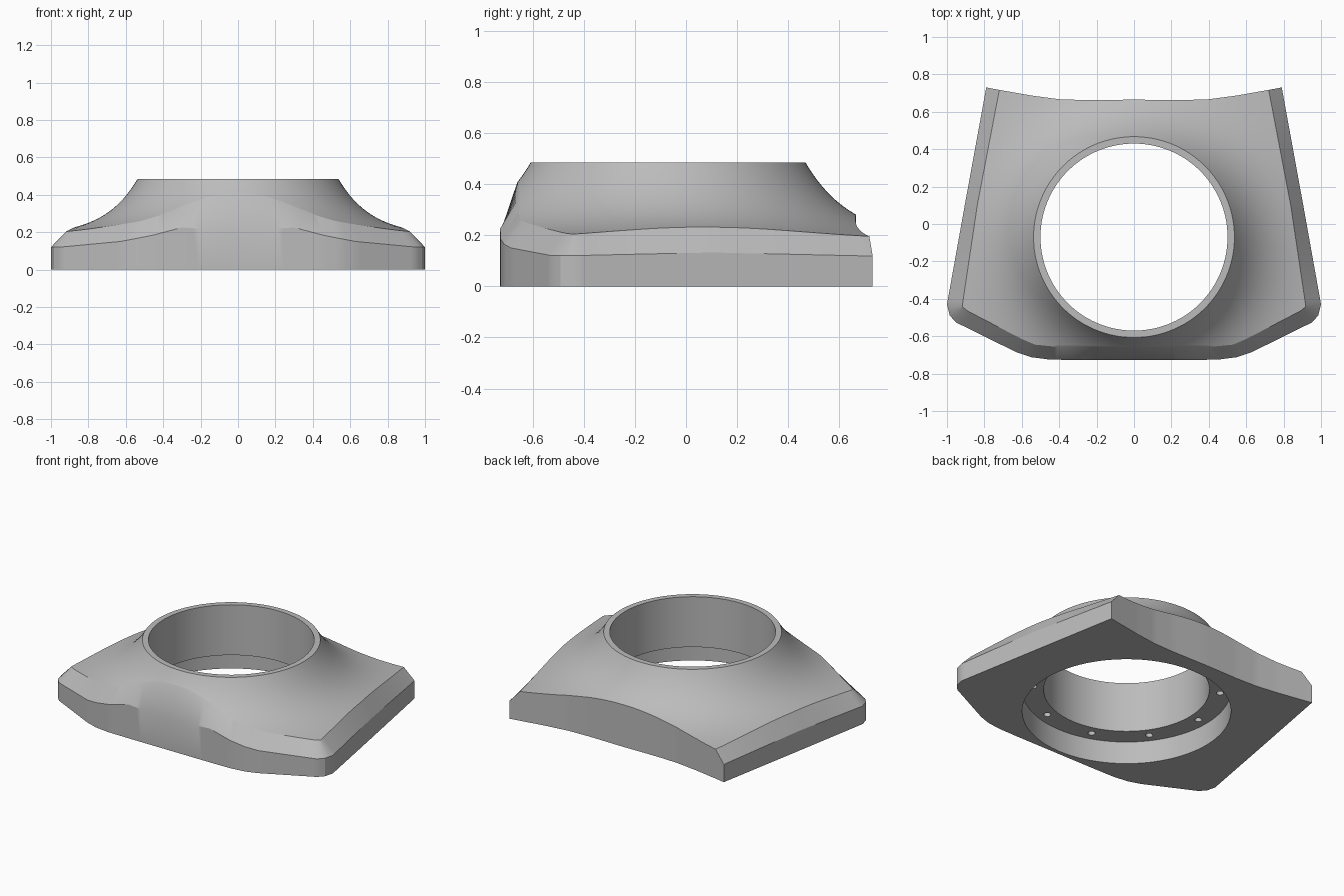
import bpy, bmesh, math
from mathutils import Vector

if "Cube" in bpy.data.objects:
    bpy.data.objects.remove(bpy.data.objects["Cube"], do_unlink=True)

CENTRE = Vector((0, -0.07))
TOP, LEDGE = 0.485, 0.15
BORE, LIP, RECESS = 0.5, 0.537, 0.63
FLARE_ROWS = 18

grey = bpy.data.materials.new("plain_grey")
grey.use_nodes = True
colour = (0.5, 0.5, 0.5, 1)
grey.diffuse_color = colour
grey.node_tree.nodes["Principled BSDF"].inputs["Base Color"].default_value = colour


def flare(p):
    """Height of the concave flare around the collar."""
    r = (Vector(p) - CENTRE).length
    return 0.18 + 0.305 * math.exp(-(r - LIP) / 0.178)


# Left half outline, front to back: edge x, y, edge height, chamfer inner x, y
half = [
    (0, -.727, .205, 0, -.66),
    (.3, -.727, .225, .3, -.655),
    (.45, -.725, .185, .43, -.655),
    (.55, -.712, .165, .53, -.645),
    (.63, -.685, .15, .6, -.615),
    (.95, -.527, .12, .89, -.465),
    (.985, -.49, .12, .915, -.445),
    (1, -.43, .12, .918, -.435),
    (.905, .1, .132, .838, .1),
    (.79, .73, .118, .72, .717),
]
# The rear wall has no chamfer, so its edge follows the flare
for x, y in ((.72, .717), (.55, .687), (.4, .667), (.25, .662), (0, .665)):
    half.append((x, y, None, x, y))

# Mirror, then resample so that the surface is smooth
loop = half + [(-x, y, z, -a, b) for x, y, z, a, b in half[-2:0:-1]]
stations = []
for k, a in enumerate(loop):
    b = loop[(k + 1) % len(loop)]
    pa, pb = Vector(a[:2]), Vector(b[:2])
    steps = max(1, round((pb - pa).length / 0.03))
    for s in range(steps):
        t = s / steps
        edge = pa.lerp(pb, t)
        inner = Vector(a[3:]).lerp(Vector(b[3:]), t)
        if a[2] is None and b[2] is None:
            z = flare(edge)
        else:
            za = flare(pa) if a[2] is None else a[2]
            zb = flare(pb) if b[2] is None else b[2]
            z = za + (zb - za) * t
        stations.append((edge, inner, z))


def section(edge, inner, z):
    """Closed cross-section from the bore out over the flare and back below."""
    way = (inner - CENTRE).normalized()

    def ring(r, height):
        return (*(CENTRE + way * r), height)

    pts = [ring(BORE, TOP)]
    start = CENTRE + way * LIP
    for i in range(FLARE_ROWS + 1):
        p = start.lerp(inner, (i / FLARE_ROWS) ** 1.3)
        pts.append((*p, flare(p)))
    pts += [(*edge, z), (*edge, 0), ring(RECESS, 0), ring(RECESS, LEDGE), ring(BORE, LEDGE)]
    return pts


# Body: sections skinned all the way round
bm = bmesh.new()
rows = [[bm.verts.new(p) for p in section(*s)] for s in stations]
count = len(rows[0])
for k, row in enumerate(rows):
    nxt = rows[(k + 1) % len(rows)]
    for i in range(count):
        j = (i + 1) % count
        bm.faces.new((row[i], nxt[i], nxt[j], row[j]))
bmesh.ops.remove_doubles(bm, verts=bm.verts, dist=0.0002)
bmesh.ops.recalc_face_normals(bm, faces=bm.faces)
mesh = bpy.data.meshes.new("flared_collar_base")
bm.to_mesh(mesh)
bm.free()
mesh.materials.append(grey)
body = bpy.data.objects.new("flared_collar_base", mesh)
bpy.context.collection.objects.link(body)

# Ring of blind screw holes in the underside ledge
bm = bmesh.new()
for k in range(10):
    a = math.tau * k / 10
    made = bmesh.ops.create_cone(bm, cap_ends=True, segments=20, radius1=0.022,
                                 radius2=0.022, depth=0.2)
    bmesh.ops.translate(bm, verts=made["verts"],
                        vec=(0.565 * math.cos(a), CENTRE.y + 0.565 * math.sin(a), LEDGE))
cut_mesh = bpy.data.meshes.new("screw_hole_cutter")
bm.to_mesh(cut_mesh)
bm.free()
cut_mesh.materials.append(grey)
cutter = bpy.data.objects.new("screw_hole_cutter", cut_mesh)
cutter.hide_render = True
bpy.context.collection.objects.link(cutter)

holes = body.modifiers.new("screw_holes", "BOOLEAN")
holes.operation = "DIFFERENCE"
holes.solver = "EXACT"
holes.object = cutter

bpy.ops.object.select_all(action="DESELECT")
body.select_set(True)
bpy.context.view_layer.objects.active = body
bpy.ops.object.modifier_apply(modifier=holes.name)
bpy.data.objects.remove(cutter, do_unlink=True)
bpy.ops.object.shade_smooth_by_angle(angle=math.radians(25))
